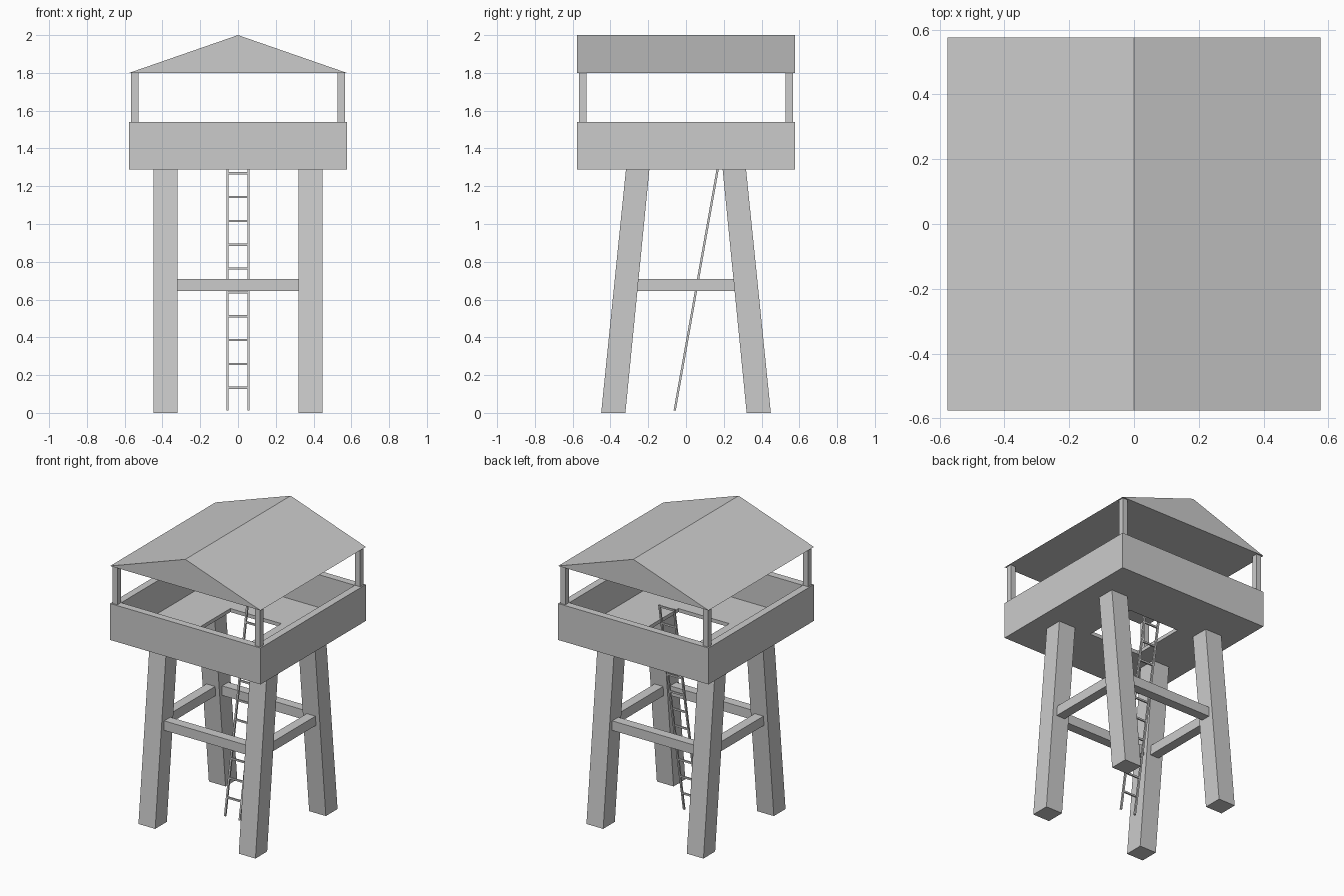
import bpy, bmesh
from mathutils import Vector

if "Cube" in bpy.data.objects:
    bpy.data.objects.remove(bpy.data.objects["Cube"])

HALF = 0.576          # half width of platform and roof


def finish(name, bm):
    bmesh.ops.recalc_face_normals(bm, faces=bm.faces)
    mesh = bpy.data.meshes.new(name)
    bm.to_mesh(mesh)
    bm.free()
    obj = bpy.data.objects.new(name, mesh)
    bpy.context.collection.objects.link(obj)
    return obj


def loft(name, rings, closed=False):
    """Join point rings with quads; cap the ends or close into a loop."""
    bm = bmesh.new()
    vs = [[bm.verts.new(p) for p in ring] for ring in rings]
    n = len(vs[0])
    pairs = list(zip(vs, vs[1:])) + ([(vs[-1], vs[0])] if closed else [])
    for a, b in pairs:
        for i in range(n):
            j = (i + 1) % n
            bm.faces.new((a[i], a[j], b[j], b[i]))
    if not closed:
        bm.faces.new(vs[0])
        bm.faces.new(vs[-1])
    return finish(name, bm)


def rect(x, y, z, hx, hy):
    return [(x - hx, y - hy, z), (x + hx, y - hy, z),
            (x + hx, y + hy, z), (x - hx, y + hy, z)]


def box(name, centre, half):
    x, y, z = centre
    hx, hy, hz = half
    return loft(name, [rect(x, y, z - hz, hx, hy), rect(x, y, z + hz, hx, hy)])


# platform: floor with square hatch and raised parapet, one closed profile
profile = [(HALF, 1.288), (HALF, 1.54), (HALF - 0.05, 1.54),
           (HALF - 0.05, 1.313), (0.195, 1.313), (0.195, 1.288)]
loft("platform", [rect(0, 0, z, h, h) for h, z in profile], closed=True)

# leaning legs and roof posts at the four corners
for sx, xname in ((-1, "left"), (1, "right")):
    for sy, yname in ((-1, "front"), (1, "back")):
        loft(f"{yname}_{xname}_leg",
             [rect(sx * 0.384, sy * 0.385, 0, 0.064, 0.064),
              rect(sx * 0.384, sy * 0.256, 1.288, 0.064, 0.062)])
        box(f"{yname}_{xname}_roof_post",
            (sx * 0.547, sy * 0.547, 1.67), (0.019, 0.019, 0.13))

# horizontal braces between the legs
for s, xname, yname in ((-1, "left", "front"), (1, "right", "back")):
    box(f"{yname}_brace", (0, s * 0.317, 0.677), (0.322, 0.033, 0.033))
    box(f"{xname}_brace", (s * 0.384, 0, 0.677), (0.033, 0.26, 0.033))

# gable roof
gable = [(-HALF, 1.8), (HALF, 1.8), (0, 2.0)]
loft("roof", [[(x, y, z) for x, z in gable] for y in (-HALF, HALF)])


# leaning ladder through the hatch
def ladder_y(z):
    return -0.06 + (z - 0.012) * 0.178


for s, name in ((-1, "left"), (1, "right")):
    loft(f"{name}_ladder_rail",
         [rect(s * 0.056, ladder_y(z), z, 0.006, 0.006) for z in (0.012, 1.53)])
for i in range(12):
    z = 0.133 + i * 0.1262
    box(f"ladder_rung_{i + 1}", (0, ladder_y(z), z), (0.052, 0.005, 0.006))
